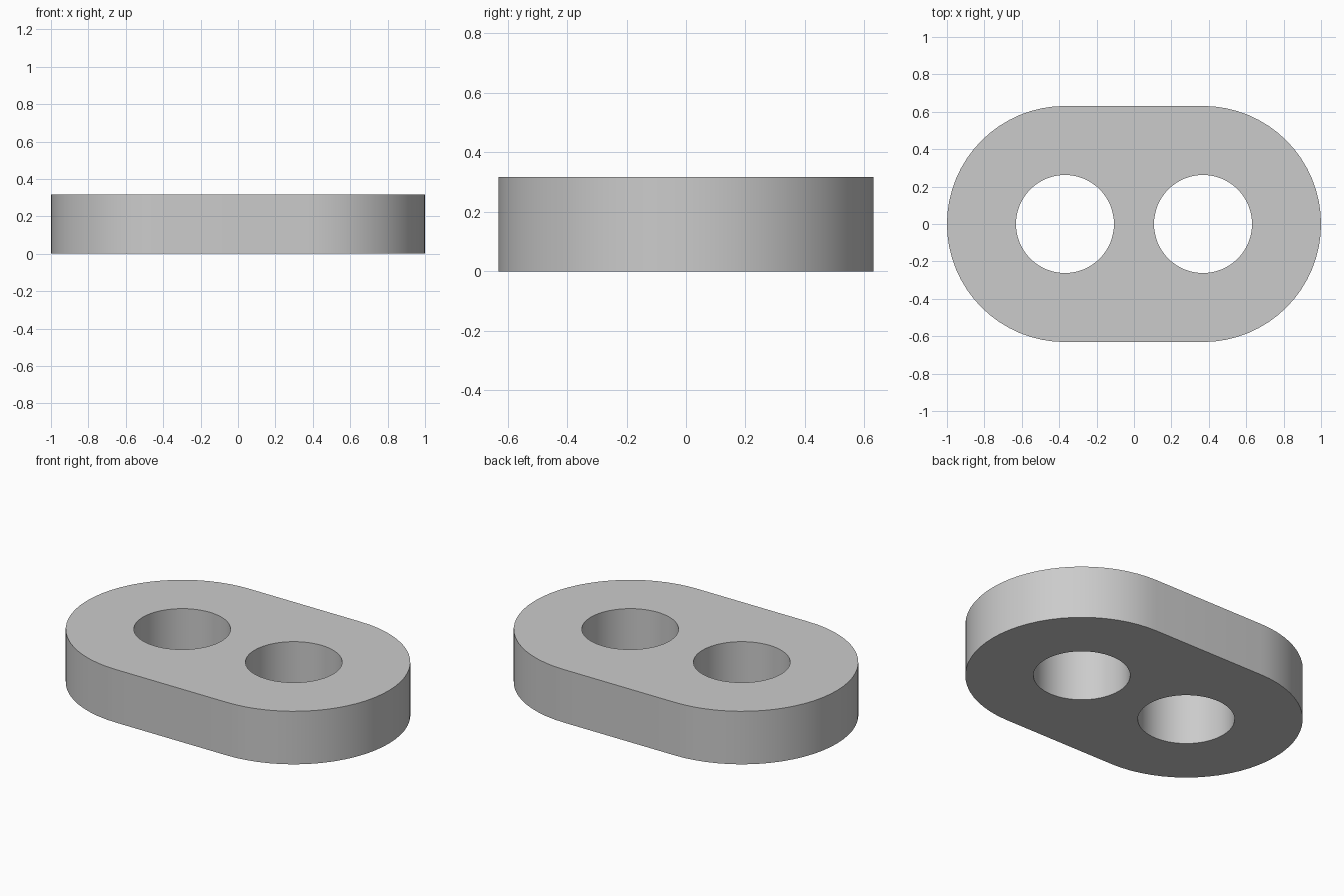
import bpy, bmesh
from math import pi, cos, sin, radians

cube = bpy.data.objects.get("Cube")
if cube:
    bpy.data.objects.remove(cube, do_unlink=True)

RADIUS, HOLE, CENTRE, HEIGHT = 0.631, 0.262, 0.369, 0.317
SEGMENTS = 64


def arc(cx, radius, start, sweep, count):
    return [(cx + radius * cos(start + sweep * i / count),
             radius * sin(start + sweep * i / count)) for i in range(count + 1)]


def add_loop(bm, points):
    verts = [bm.verts.new((x, y, 0)) for x, y in points]
    return [bm.edges.new((v, verts[i - 1])) for i, v in enumerate(verts)]


# Material
grey = bpy.data.materials.new("light grey")
grey.use_nodes = True
colour = (0.6, 0.6, 0.6, 1)
grey.diffuse_color = colour
grey.node_tree.nodes["Principled BSDF"].inputs["Base Color"].default_value = colour

# Rounded outline with two round holes, filled flat
bm = bmesh.new()
half = SEGMENTS // 2
edges = add_loop(bm, arc(CENTRE, RADIUS, -pi / 2, pi, half)
                 + arc(-CENTRE, RADIUS, pi / 2, pi, half))
for side in (-1, 1):
    edges += add_loop(bm, arc(side * CENTRE, HOLE, 0, 2 * pi, SEGMENTS)[:-1])
bmesh.ops.triangle_fill(bm, edges=edges, use_beauty=True, use_dissolve=False)

# Thicken the outline into the plate, keeping the bottom cap
solid = bmesh.ops.extrude_face_region(bm, geom=bm.faces[:], use_keep_orig=True)
top = [v for v in solid["geom"] if isinstance(v, bmesh.types.BMVert)]
bmesh.ops.translate(bm, verts=top, vec=(0, 0, HEIGHT))
bmesh.ops.recalc_face_normals(bm, faces=bm.faces)

mesh = bpy.data.meshes.new("two_hole_link")
bm.to_mesh(mesh)
bm.free()
mesh.materials.append(grey)
link = bpy.data.objects.new("two_hole_link", mesh)
bpy.context.collection.objects.link(link)

# Smooth walls with sharp rims
bpy.ops.object.select_all(action='DESELECT')
link.select_set(True)
bpy.context.view_layer.objects.active = link
bpy.ops.object.shade_smooth_by_angle(angle=radians(30))
